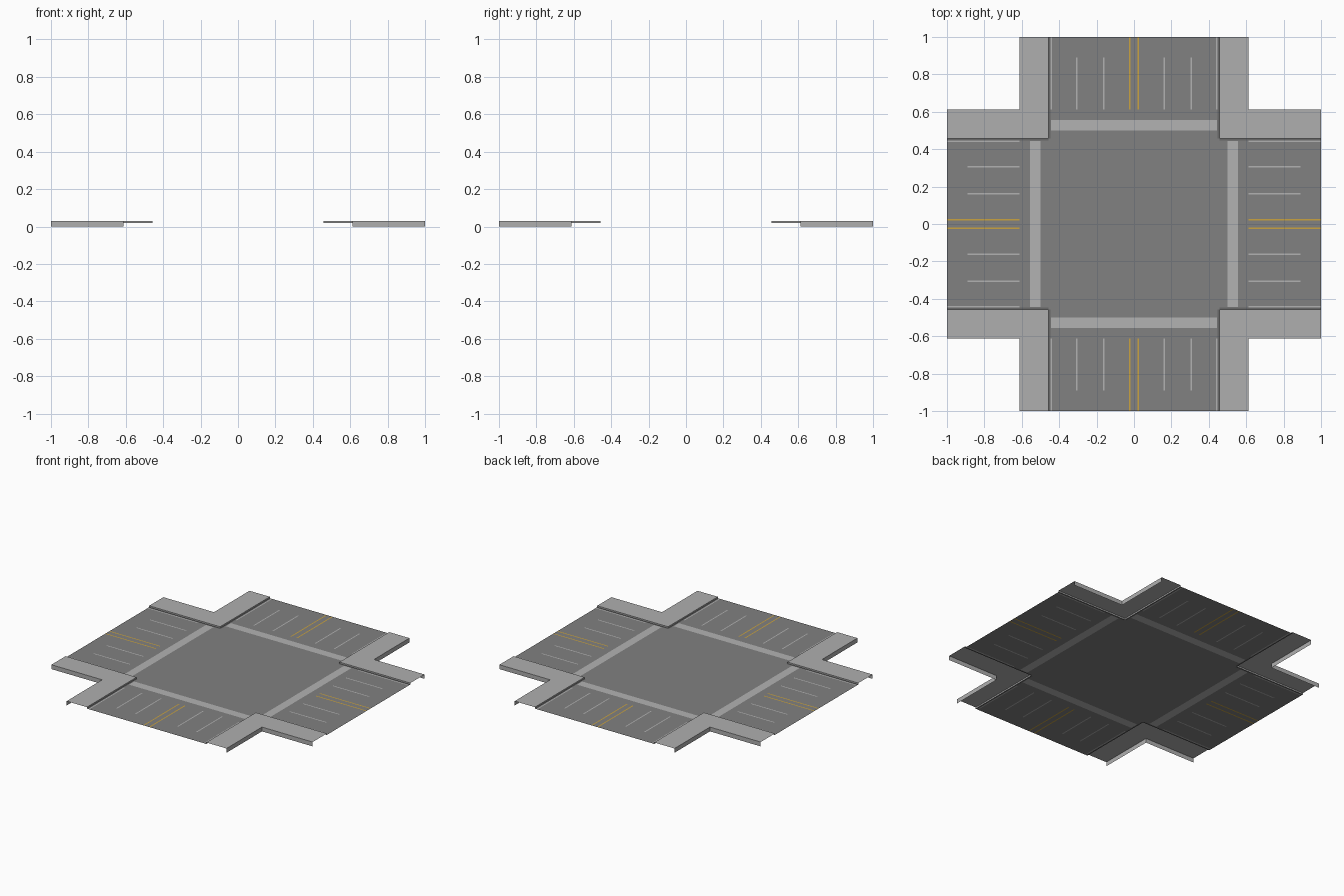
import bpy, bmesh

if "Cube" in bpy.data.objects:
    bpy.data.objects.remove(bpy.data.objects["Cube"])

ROAD_Z, WALK_Z = 0.02, 0.03
CURB, OUTER, END = 0.457, 0.612, 1.0
LINE_W = 0.008


def material(name, rgb):
    m = bpy.data.materials.new(name)
    m.diffuse_color = (*rgb, 1)
    m.use_nodes = True
    m.node_tree.nodes["Principled BSDF"].inputs["Base Color"].default_value = m.diffuse_color
    return m


def make_object(name, polygons, mat):
    bm = bmesh.new()
    for poly in polygons:
        bm.faces.new([bm.verts.new(p) for p in poly])
    bmesh.ops.remove_doubles(bm, verts=bm.verts, dist=1e-5)
    mesh = bpy.data.meshes.new(name)
    bm.to_mesh(mesh)
    bm.free()
    mesh.materials.append(mat)
    obj = bpy.data.objects.new(name, mesh)
    bpy.context.collection.objects.link(obj)
    return obj


asphalt = material("asphalt", (0.22, 0.22, 0.22))
dark = material("gutter_grey", (0.14, 0.14, 0.14))
concrete = material("concrete", (0.43, 0.43, 0.43))
white = material("white_paint", (0.45, 0.45, 0.45))
yellow = material("yellow_paint", (0.6, 0.37, 0.05))

# Paint bands across an arm: (part, across from, across to, along from, along to)
def stripe(part, centre, end):
    return (part, centre - LINE_W / 2, centre + LINE_W / 2, OUTER, end)

bands = [
    stripe("centre_lines", 0.022, END),
    stripe("lane_lines", 0.162, 0.89),
    stripe("lane_lines", 0.306, 0.89),
    stripe("edge_lines", 0.442, END),
    ("stop_bars", 0, 0.445, 0.50, 0.557),
    ("gutters", 0.446, CURB, CURB, END),
]


def part_at(x, y):
    across, along = sorted((abs(x), abs(y)))
    if across > CURB:
        return None
    for part, a0, a1, l0, l1 in bands:
        if a0 < across < a1 and l0 < along < l1:
            return part
    return "road_surface"


# Road and inlaid markings share one plane, split along the band limits
cuts = {0, CURB, END}
for band in bands:
    cuts.update(band[1:])
cuts = sorted({round(s * c, 4) for c in cuts for s in (-1, 1)})
tiles = {}
for x0, x1 in zip(cuts, cuts[1:]):
    for y0, y1 in zip(cuts, cuts[1:]):
        part = part_at((x0 + x1) / 2, (y0 + y1) / 2)
        if part:
            tiles.setdefault(part, []).append(
                [(x, y, ROAD_Z) for x, y in ((x0, y0), (x1, y0), (x1, y1), (x0, y1))])

paint = {"road_surface": asphalt, "gutters": dark, "centre_lines": yellow}
for part, polys in tiles.items():
    make_object(part, polys, paint.get(part, white))

# Raised L-shaped corner sidewalk: top, curb faces and outer skirts, open ends
inner = [(END, CURB), (CURB, CURB), (CURB, END)]
outer = [(END, OUTER), (OUTER, OUTER), (OUTER, END)]


def strip(a, za, b, zb):
    return [[(*a[i], za), (*b[i], zb), (*b[i + 1], zb), (*a[i + 1], za)]
            for i in range(len(a) - 1)]


walk = make_object("corner_sidewalks",
                   strip(inner, ROAD_Z, inner, WALK_Z)
                   + strip(inner, WALK_Z, outer, WALK_Z)
                   + strip(outer, WALK_Z, outer, 0), concrete)
bm = bmesh.new()
bm.from_mesh(walk.data)
bmesh.ops.recalc_face_normals(bm, faces=bm.faces)
top = max(bm.faces, key=lambda f: abs(f.normal.z))
if top.normal.z < 0:
    bmesh.ops.reverse_faces(bm, faces=bm.faces)
bm.to_mesh(walk.data)
bm.free()

# Repeat the corner in all four quadrants
mirror = walk.modifiers.new("four_corners", "MIRROR")
mirror.use_axis = (True, True, False)
mirror.use_mirror_merge = False
